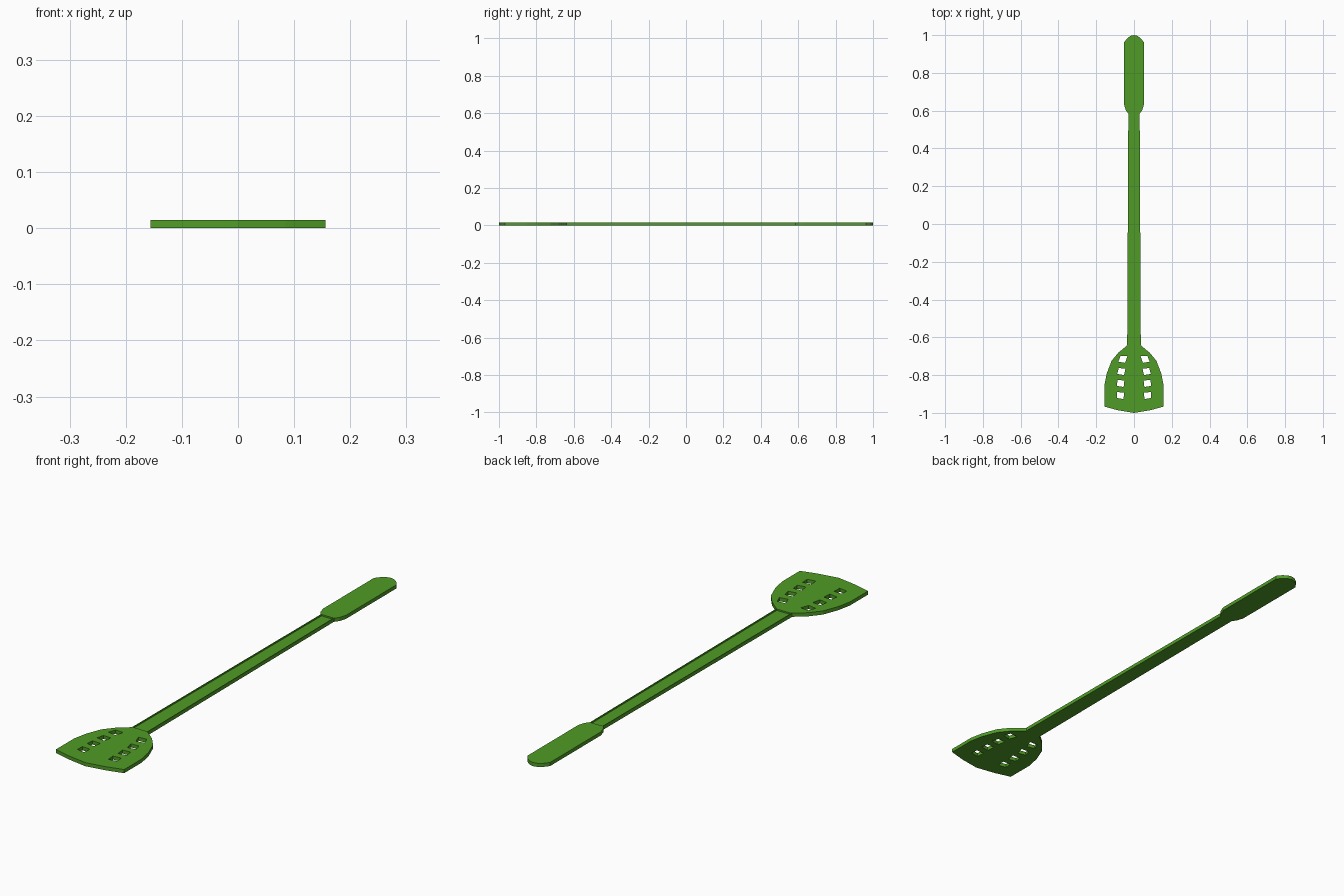
import bpy

if "Cube" in bpy.data.objects:
    bpy.data.objects.remove(bpy.data.objects["Cube"])

THICK = 0.015
green = bpy.data.materials.new("green_plastic")
green.diffuse_color = (0.08, 0.33, 0.02, 1)
green.use_nodes = True
green.node_tree.nodes["Principled BSDF"].inputs["Base Color"].default_value = green.diffuse_color


def plate(name, outlines, z0, z1):
    """Flat plate from closed outlines; outlines inside others become holes."""
    curve = bpy.data.curves.new(name + "_profile", 'CURVE')
    curve.dimensions = '2D'
    curve.fill_mode = 'BOTH'
    curve.extrude = (z1 - z0) / 2
    for pts in outlines:
        s = curve.splines.new('POLY')
        s.points.add(len(pts) - 1)
        for p, (x, y) in zip(s.points, pts):
            p.co = (x, y, 0, 1)
        s.use_cyclic_u = True
    tmp = bpy.data.objects.new(name + "_tmp", curve)
    bpy.context.collection.objects.link(tmp)
    bpy.context.view_layer.update()
    dg = bpy.context.evaluated_depsgraph_get()
    mesh = bpy.data.meshes.new_from_object(tmp.evaluated_get(dg))
    bpy.data.objects.remove(tmp)
    for v in mesh.vertices:
        v.co.z += (z0 + z1) / 2
    for f in mesh.polygons:
        f.use_smooth = False
    mesh.materials.clear()
    mesh.materials.append(green)
    obj = bpy.data.objects.new(name, mesh)
    bpy.context.collection.objects.link(obj)
    return obj


def mirrored(half):
    """Close a right-hand half outline by mirroring it across x = 0."""
    return half + [(-x, y) for x, y in reversed(half) if x > 0]


# Slotted blade
blade = mirrored([(0, -1.0), (0.085, -0.986), (0.156, -0.967), (0.156, -0.85),
                  (0.144, -0.79), (0.119, -0.725), (0.084, -0.682), (0.033, -0.64)])
holes = []
for x, y, skew in [(0.059, -0.715, 0.006), (0.067, -0.78, 0.004),
                   (0.071, -0.843, 0.002), (0.072, -0.907, 0.001)]:
    w, h = 0.018, 0.017
    quad = [(x - w + skew, y - h - 0.003), (x + w + skew, y - h + 0.003),
            (x + w - skew, y + h), (x - w - skew, y + h - 0.002)]
    holes += [quad, [(-px, py) for px, py in quad]]
plate("blade", [blade] + holes, 0, THICK)

# Grip with rounded end
grip = mirrored([(0.031, 0.585), (0.043, 0.602), (0.052, 0.63), (0.052, 0.963),
                 (0.036, 0.983), (0.018, 0.996), (0, 1.0)])
plate("grip", [grip], 0, THICK)

# Tapered shaft: recessed floor between two thin raised rims
Y0, Y1, W0, W1, RIM = -0.64, 0.585, 0.036, 0.030, 0.003
plate("shaft_floor", [[(-W0 + RIM, Y0), (W0 - RIM, Y0),
                       (W1 - RIM, Y1), (-W1 + RIM, Y1)]], 0, 0.009)
for side, label in ((1, "right"), (-1, "left")):
    plate("shaft_rim_" + label, [[(side * (W0 - RIM), Y0), (side * W0, Y0),
                                  (side * W1, Y1), (side * (W1 - RIM), Y1)]], 0, THICK)
